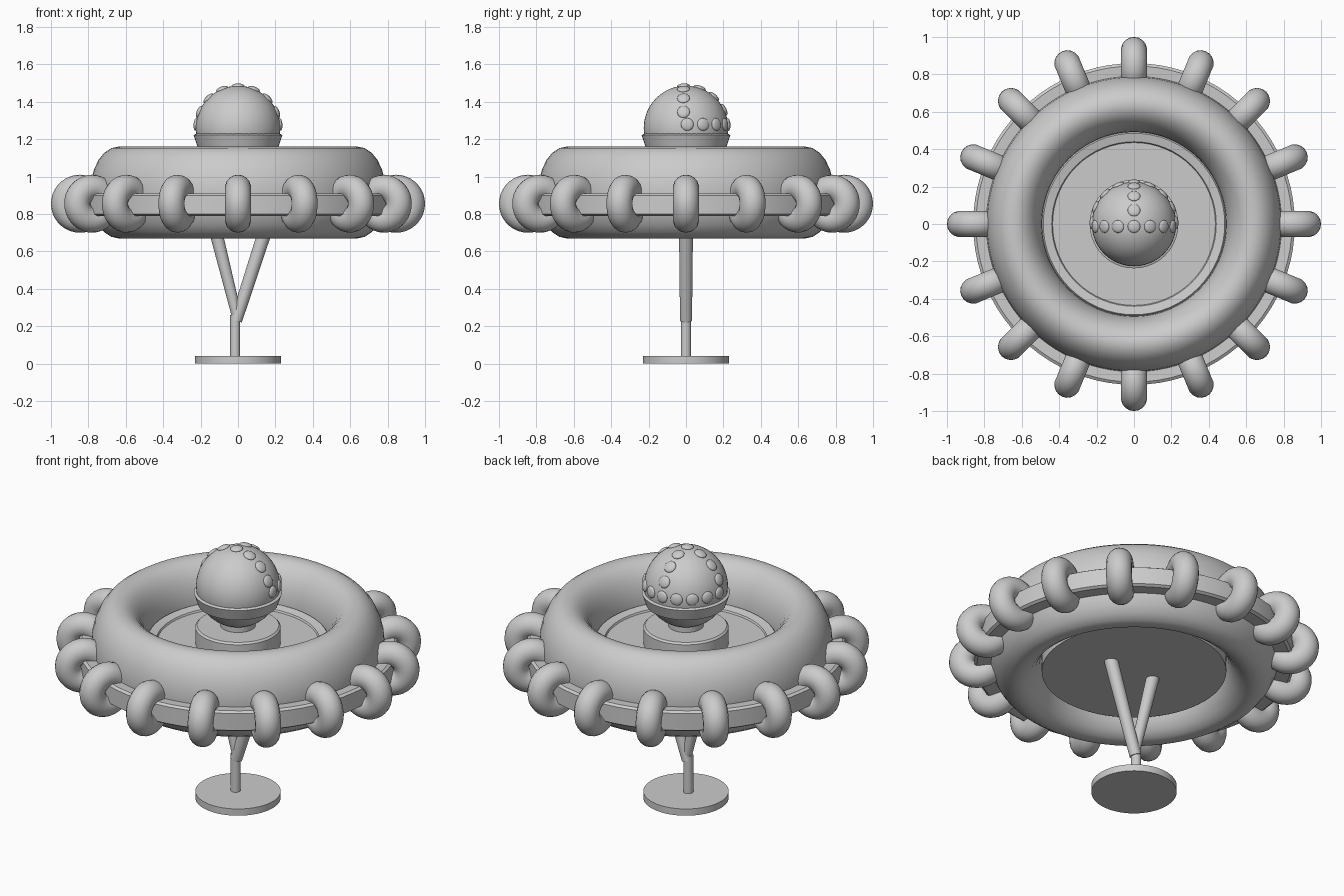
import bpy, math
from mathutils import Vector

if "Cube" in bpy.data.objects:
    bpy.data.objects.remove(bpy.data.objects["Cube"])


def finish(ob, name, angle=35):
    ob.name = name
    bpy.ops.object.select_all(action='DESELECT')
    ob.select_set(True)
    bpy.context.view_layer.objects.active = ob
    bpy.ops.object.shade_smooth_by_angle(angle=math.radians(angle))
    return ob


def lathe(name, profile, n=64, closed=False, angle=35):
    """Revolve (radius, z) points about the z axis; open ends are capped."""
    m = len(profile)
    verts = [(r * math.cos(2 * math.pi * i / n), r * math.sin(2 * math.pi * i / n), z)
             for i in range(n) for r, z in profile]
    faces = []
    for i in range(n):
        a, b = i * m, (i + 1) % n * m
        for j in range(m if closed else m - 1):
            k = (j + 1) % m
            faces.append((a + j, b + j, b + k, a + k))
    if not closed:
        faces.append([i * m for i in reversed(range(n))])
        faces.append([i * m + m - 1 for i in range(n)])
    me = bpy.data.meshes.new(name)
    me.from_pydata(verts, [], faces)
    ob = bpy.data.objects.new(name, me)
    bpy.context.collection.objects.link(ob)
    return finish(ob, name, angle)


def rod(name, p, q, r1, r2):
    p, q = Vector(p), Vector(q)
    d = q - p
    bpy.ops.mesh.primitive_cone_add(vertices=24, radius1=r1, radius2=r2, depth=d.length,
                                    location=(p + q) / 2,
                                    rotation=d.to_track_quat('Z', 'Y').to_euler())
    return finish(bpy.context.object, name)


# Stand: base disc, post and forked branches
lathe("base_disc", [(0.23, 0), (0.23, 0.04)])
rod("post", (-0.015, 0, 0.03), (-0.015, 0, 0.26), 0.027, 0.027)
rod("left_branch", (-0.005, 0, 0.25), (-0.135, 0, 0.77), 0.027, 0.036)
rod("right_branch", (-0.01, 0, 0.23), (0.165, 0, 0.77), 0.032, 0.038)

# Main inflated ring with an oval section
oval = [(0.64 + 0.15 * math.cos(t), 0.915 + 0.245 * math.sin(t))
        for t in (2 * math.pi * k / 24 for k in range(24))]
lathe("main_ring", oval, 80, True, 60)

# Inner deck with a slightly raised rim, pedestal and neck
lathe("deck", [(0.497, 0.75), (0.497, 0.93), (0.485, 0.945), (0.44, 0.935), (0.435, 0.925)])
lathe("pedestal", [(0.23, 0.90), (0.23, 1.015), (0.22, 1.025)])
lathe("neck", [(0.095, 1.0), (0.095, 1.08)], 32)

# Outer band threaded through the links
lathe("outer_band", [(0.74, 0.795), (0.845, 0.79), (0.86, 0.80), (0.86, 0.90),
                     (0.845, 0.91), (0.74, 0.905)], 80, True)

# Sixteen links standing around the rim
for i in range(16):
    a = 2 * math.pi * i / 16
    bpy.ops.mesh.primitive_torus_add(
        major_radius=0.085, minor_radius=0.07, major_segments=36, minor_segments=18,
        location=(0.845 * math.cos(a), 0.845 * math.sin(a), 0.855),
        rotation=(math.pi / 2, 0, a))
    finish(bpy.context.object, "link_%02d" % (i + 1), 60)

# Central ball and its flared collar
C, R = Vector((0, 0, 1.26)), 0.226
bpy.ops.mesh.primitive_uv_sphere_add(segments=48, ring_count=24, radius=R, location=C)
finish(bpy.context.object, "ball")
lathe("collar", [(0.215, 1.155), (0.237, 1.222), (0.222, 1.23)])

# Flattened studs: arc over the ball, back arc, and half circle round the back
step = math.pi / 8
dirs = [Vector((math.sin(k * step), -0.06, math.cos(k * step))) for k in range(-3, 4)]
dirs += [Vector((0, math.sin(k * step - 0.06), math.cos(k * step - 0.06))) for k in range(1, 4)]
dirs += [Vector((math.cos(k * step), math.sin(k * step) + 0.03, 0.085)) for k in range(9)]
for i, d in enumerate(dirs):
    d.normalize()
    bpy.ops.mesh.primitive_uv_sphere_add(segments=20, ring_count=10, radius=0.034,
                                         location=C + d * (R - 0.001),
                                         rotation=d.to_track_quat('Z', 'Y').to_euler())
    bpy.context.object.scale = (1, 1, 0.4)
    finish(bpy.context.object, "stud_%02d" % (i + 1), 60)
